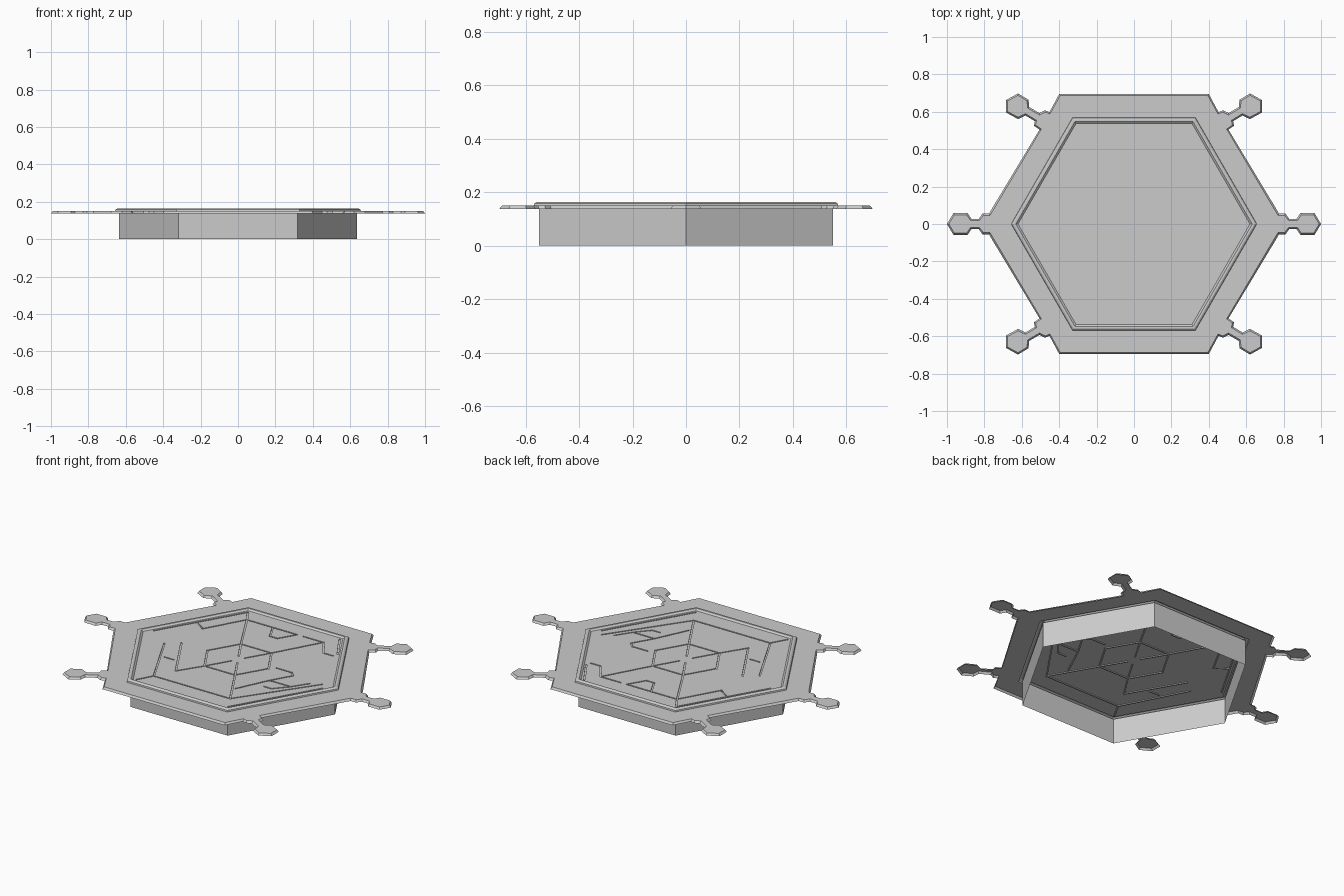
import bpy, bmesh
from math import cos, sin, pi
from mathutils import Vector

if "Cube" in bpy.data.objects:
    bpy.data.objects.remove(bpy.data.objects["Cube"])


def hexagon(r, z):
    return [(r * cos(k * pi / 3), r * sin(k * pi / 3), z) for k in range(6)]


def finish(name, bm):
    me = bpy.data.meshes.new(name)
    bm.to_mesh(me)
    bm.free()
    ob = bpy.data.objects.new(name, me)
    bpy.context.collection.objects.link(ob)
    return ob


def hex_loft(name, profile):
    """Six-sided sheet swept from (radius, height) pairs."""
    bm = bmesh.new()
    rings = [[bm.verts.new(p) for p in hexagon(r, z)] for r, z in profile]
    for a, b in zip(rings, rings[1:]):
        for k in range(6):
            j = (k + 1) % 6
            bm.faces.new((a[k], a[j], b[j], b[k]))
    return finish(name, bm)


# Skirt and raised lip
hex_loft("skirt", [(0.635, 0.0), (0.635, 0.15)])
hex_loft("raised_lip", [(0.657, 0.15), (0.655, 0.158), (0.645, 0.164),
                        (0.632, 0.164), (0.62, 0.155)])

# Deck with six knobbed arms: one quadrant outline, mirrored
quad = [(1.0, 0.0), (0.965, 0.058), (0.89, 0.058), (0.87, 0.028), (0.83, 0.028),
        (0.81, 0.055), (0.775, 0.055), (0.755, 0.09), (0.505, 0.505), (0.535, 0.525),
        (0.53, 0.55), (0.58, 0.58), (0.62, 0.561), (0.684, 0.596), (0.684, 0.663),
        (0.62, 0.698), (0.564, 0.664), (0.56, 0.625), (0.505, 0.593), (0.475, 0.608),
        (0.452, 0.598), (0.40, 0.695)]
half = quad + [(-x, y) for x, y in reversed(quad)]
outline = half + [(x, -y) for x, y in reversed(half[1:-1])]
bm = bmesh.new()
rim = [bm.verts.new((x, y, 0.15)) for x, y in outline]
face = bm.faces.new(rim)
bm.normal_update()
bmesh.ops.inset_individual(bm, faces=[face], thickness=0.01)
for v in rim:
    v.co.z = 0.138
inner = list(face.edges)
bmesh.ops.delete(bm, geom=[face], context='FACES_ONLY')
hole = [bm.verts.new(p) for p in hexagon(0.657, 0.15)]
inner += [bm.edges.new((hole[k], hole[(k + 1) % 6])) for k in range(6)]
bmesh.ops.triangle_fill(bm, edges=inner, use_beauty=True, normal=(0, 0, 1))
finish("deck_with_arms", bm)

# Panel grooves in the floor
core = [(0.1, 0.17), (-0.1, 0.17), (-0.2, 0), (-0.1, -0.17), (0.1, -0.17), (0.2, 0), (0.1, 0.17)]
paths = [core] + [[(0.2 * s * c, 0.35 * s * d), (0.1 * c, 0.17 * d)]
                  for s in (0.1,) for c in (-1, 1) for d in (-1, 1)]
paths += [
    [(0.1, 0.17), (0.25, 0.44)], [(-0.1, 0.17), (-0.25, 0.44), (-0.30, 0.52)],
    [(-0.25, 0.44), (0.08, 0.44), (0.02, 0.34), (-0.03, 0.34), (-0.08, 0.44)],
    [(0.12, 0.44), (0.25, 0.44), (0.33, 0.33), (0.39, 0.33)],
    [(0.30, 0.52), (0.40, 0.36)],
    [(-0.30, 0.52), (-0.58, 0.04)], [(-0.25, 0.44), (-0.38, 0.21)],
    [(-0.45, 0.26), (-0.39, 0.22)],
]
paths += [
    [(0.23, 0.03), (0.33, 0.03), (0.36, 0), (0.29, -0.12), (0.43, -0.12), (0.49, -0.03)],
    [(0.1, -0.17), (0.25, -0.43)], [(0.20, -0.31), (0.29, -0.12)],
    [(0.31, -0.2), (0.36, -0.2), (0.43, -0.12)],
    [(0.25, -0.43), (0.55, 0.0)], [(0.30, -0.52), (0.58, -0.04)],
    [(0.25, -0.43), (-0.25, -0.43), (-0.30, -0.52)],
    [(-0.1, -0.17), (-0.19, -0.31), (-0.37, 0.0)],
    [(-0.25, -0.43), (-0.44, -0.06)], [(-0.34, -0.2), (-0.28, -0.2)],
]
bm = bmesh.new()
for path in paths:
    for a, b in zip(path, path[1:]):
        a, b = Vector((*a, 0)), Vector((*b, 0))
        d = (b - a).normalized() * 0.004
        n = Vector((-d.y, d.x, 0))
        corners = (a - d - n, b + d - n, b + d + n, a - d + n)
        lo, hi = ([bm.verts.new(c + Vector((0, 0, z))) for c in corners] for z in (0.15, 0.17))
        bm.faces.new(lo[::-1])
        bm.faces.new(hi)
        for k in range(4):
            j = (k + 1) % 4
            bm.faces.new((lo[k], lo[j], hi[j], hi[k]))
cutter = finish("groove_cutter", bm)
cutter.hide_render = True

# Floor sheet: cut a solid slab, then keep only its grooved top surface
floor = hex_loft("panelled_floor", [(0.62, 0.14), (0.62, 0.155)])
bm = bmesh.new()
bm.from_mesh(floor.data)
bmesh.ops.holes_fill(bm, edges=bm.edges[:])
bmesh.ops.recalc_face_normals(bm, faces=bm.faces[:])
bm.to_mesh(floor.data)
bm.free()
mod = floor.modifiers.new("grooves", 'BOOLEAN')
mod.operation, mod.object, mod.solver, mod.use_self = 'DIFFERENCE', cutter, 'EXACT', True
deps = bpy.context.evaluated_depsgraph_get()
cut = bpy.data.meshes.new_from_object(floor.evaluated_get(deps))
floor.modifiers.clear()
bm = bmesh.new()
bm.from_mesh(cut)
low = [f for f in bm.faces if any(v.co.z < 0.145 for v in f.verts)]
bmesh.ops.delete(bm, geom=low, context='FACES')
bm.to_mesh(floor.data)
bm.free()
bpy.data.objects.remove(cutter)
